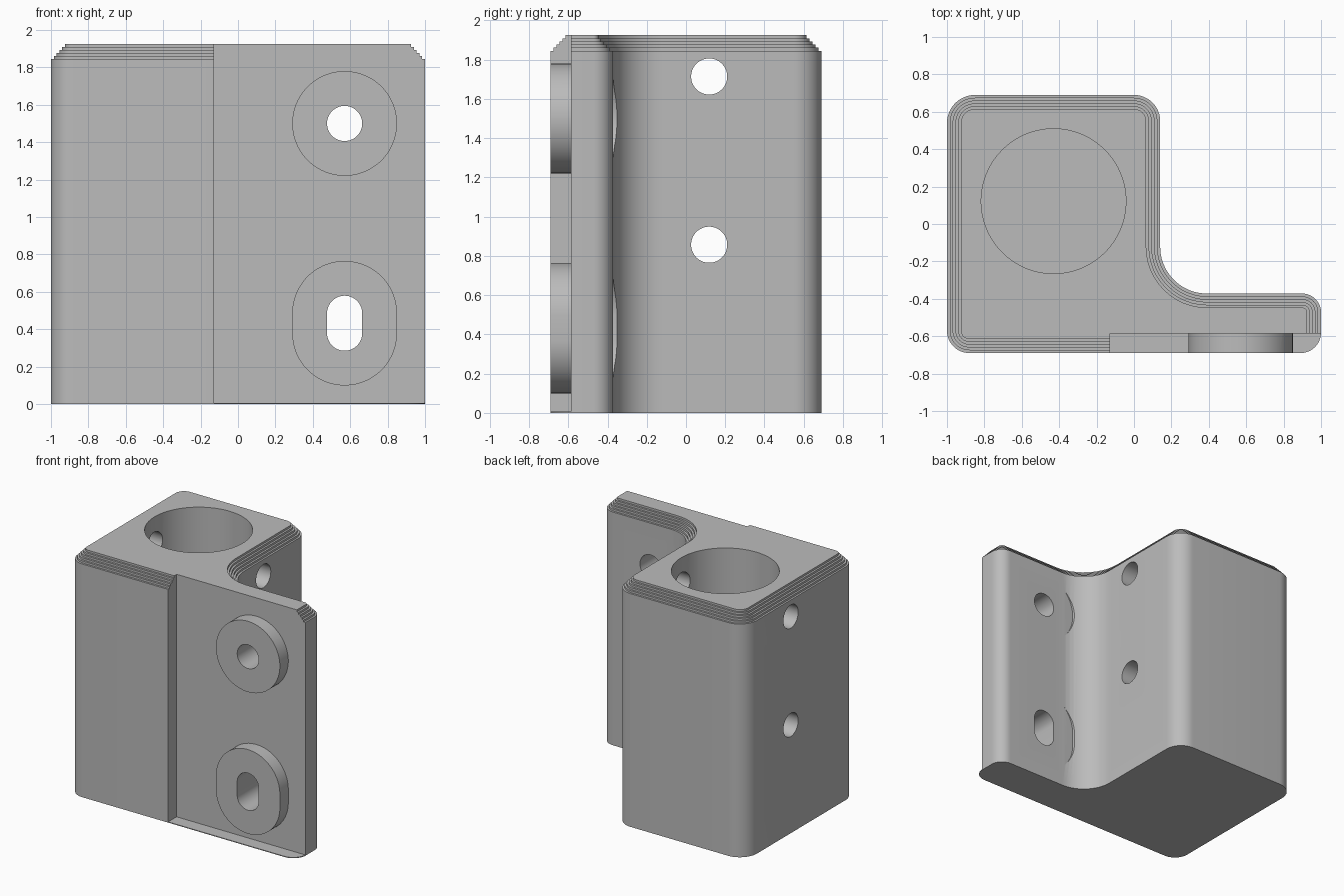
import bpy, bmesh, math
from mathutils import Vector

if "Cube" in bpy.data.objects:
    bpy.data.objects.remove(bpy.data.objects["Cube"], do_unlink=True)

grey = bpy.data.materials.new("plain grey")
grey.use_nodes = True
grey.diffuse_color = (0.5, 0.5, 0.5, 1)
grey.node_tree.nodes["Principled BSDF"].inputs["Base Color"].default_value = grey.diffuse_color

TOP, STEP_START, STEPS, INSET = 1.925, 1.845, 5, 0.015
FRONT, RECESS, WING_BACK = -0.69, -0.585, -0.372

# Footprint corners: x, y, radius, start angle, sweep direction
CORNERS = [(-1, FRONT, 0.12, 180, 1), (1, FRONT, 0.11, 270, 1),
           (1, WING_BACK, 0.1, 0, 1), (0.14, WING_BACK, 0.25, 270, -1),
           (0.14, 0.69, 0.14, 0, 1), (-1, 0.69, 0.15, 90, 1)]


def footprint(inset, segments=12):
    """Rounded L outline, offset inwards."""
    points = []
    for x, y, r, start, turn in CORNERS:
        mid = math.radians(start + turn * 45)
        cx = x - turn * math.copysign(r, math.cos(mid)) if turn > 0 else x + r
        cy = y - turn * math.copysign(r, math.sin(mid)) if turn > 0 else y + r
        radius = r - turn * inset
        for i in range(segments + 1):
            a = math.radians(start + turn * 90 * i / segments)
            points.append((cx + radius * math.cos(a), cy + radius * math.sin(a)))
    return points


def stack(name, levels):
    """Closed solid through successive outlines of equal point count."""
    bm = bmesh.new()
    rings = [[bm.verts.new(p) for p in ring] for ring in levels]
    n = len(rings[0])
    for low, high in zip(rings, rings[1:]):
        for i in range(n):
            j = (i + 1) % n
            bm.faces.new((low[i], low[j], high[j], high[i]))
    bm.faces.new(rings[0][::-1])
    bm.faces.new(rings[-1])
    bmesh.ops.recalc_face_normals(bm, faces=bm.faces)
    mesh = bpy.data.meshes.new(name)
    bm.to_mesh(mesh)
    bm.free()
    mesh.materials.append(grey)
    ob = bpy.data.objects.new(name, mesh)
    bpy.context.collection.objects.link(ob)
    return ob


def slot(name, centre, r, half, axis, a, b, segments=64):
    """Round or slotted prism along an axis, from a to b."""
    outline = []
    for i in range(segments):
        t = 2 * math.pi * (i + 0.5) / segments
        outline.append((r * math.cos(t), r * math.sin(t) + math.copysign(half, math.sin(t))))
    place = {"x": lambda u, v, w: (w, u, v), "y": lambda u, v, w: (u, w, v),
             "z": lambda u, v, w: (u, v, w)}[axis]
    return stack(name, [[place(centre[0] + u, centre[1] + v, w) for u, v in outline]
                        for w in (a, b)])


def box(name, low, high):
    ring = [(low[0], low[1]), (high[0], low[1]), (high[0], high[1]), (low[0], high[1])]
    return stack(name, [[(x, y, z) for x, y in ring] for z in (low[2], high[2])])


def combine(target, tool, operation):
    mod = target.modifiers.new(tool.name, "BOOLEAN")
    mod.object, mod.operation, mod.solver = tool, operation, "EXACT"
    bpy.context.view_layer.objects.active = target
    bpy.ops.object.modifier_apply(modifier=mod.name)
    bpy.data.objects.remove(tool, do_unlink=True)


# Bracket block with its stepped top edge
levels = [(0, 0)]
rise = (TOP - STEP_START) / STEPS
for i in range(STEPS):
    levels += [(STEP_START + i * rise, i * INSET), (STEP_START + i * rise, (i + 1) * INSET)]
levels.append((TOP, STEPS * INSET))
bracket = stack("bracket", [[(x, y, z) for x, y in footprint(d)] for z, d in levels])

# Front recess above a thin bottom skin
combine(bracket, box("recess", (-0.128, -0.8, 0.006), (1.1, RECESS, 2.1)), "DIFFERENCE")

# Mounting bosses, rear washer clearance and screw holes: height, half length
for z, half in ((1.5, 0), (0.432, 0.053)):
    spot = (0.57, z)
    combine(bracket, slot("boss", spot, 0.28, half, "y", FRONT, -0.5), "UNION")
    combine(bracket, slot("washer_clearance", spot, 0.28, half, "y", WING_BACK + 0.001, 0.2),
            "DIFFERENCE")
    combine(bracket, slot("screw_hole", spot, 0.094, half, "y", -0.9, 0.1), "DIFFERENCE")

# Blind socket and its cross holes
combine(bracket, slot("socket", (-0.43, 0.122), 0.387, 0, "z", 0.18, 2.1, 96), "DIFFERENCE")
for z in (0.857, 1.714):
    combine(bracket, slot("cross_hole", (0.118, z), 0.092, 0, "x", -1.2, 0.3), "DIFFERENCE")

bpy.ops.object.select_all(action="DESELECT")
bracket.select_set(True)
bpy.context.view_layer.objects.active = bracket
bpy.ops.object.shade_smooth_by_angle(angle=math.radians(30))
